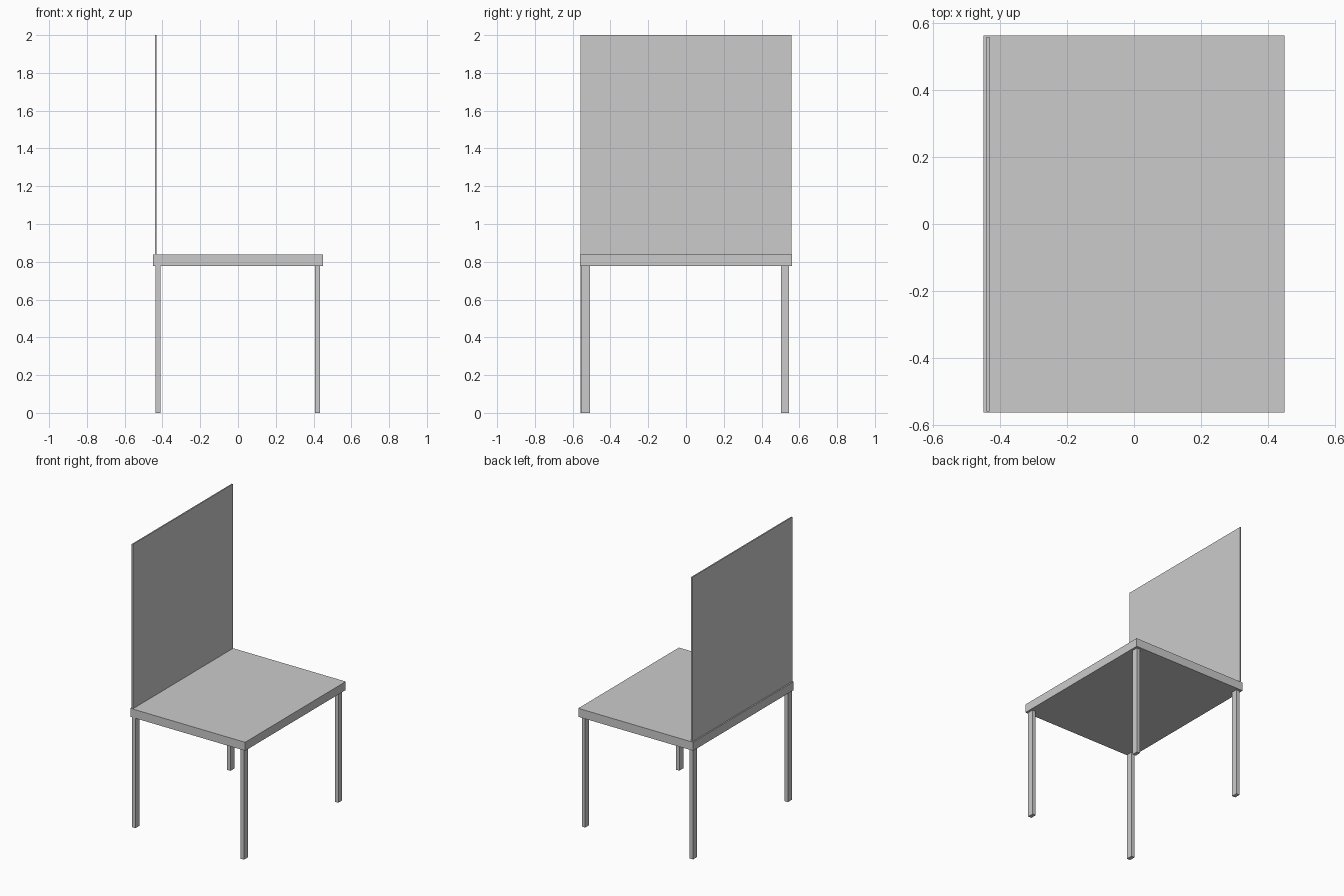
import bpy

if "Cube" in bpy.data.objects:
    bpy.data.objects.remove(bpy.data.objects["Cube"])


def box(name, x, y, z):
    """Box from (min, max) ranges on each axis."""
    bpy.ops.mesh.primitive_cube_add(size=1)
    ob = bpy.context.object
    ob.name = name
    ob.location = [(a + b) / 2 for a, b in (x, y, z)]
    ob.scale = [b - a for a, b in (x, y, z)]
    bpy.ops.object.transform_apply(location=False, rotation=False, scale=True)
    return ob


SEAT_BOTTOM, SEAT_TOP = 0.778, 0.838

# Seat slab
box("seat", (-0.449, 0.449), (-0.562, 0.562), (SEAT_BOTTOM, SEAT_TOP))

# Thin upright backrest panel
box("backrest", (-0.440, -0.431), (-0.559, 0.558), (SEAT_TOP, 2.0))

# Four slim legs, slightly irregular in placement
rear_x, front_x = (-0.436, -0.410), (0.407, 0.433)
legs = {
    "rear_leg_left": (rear_x, (-0.559, -0.515)),
    "rear_leg_right": (rear_x, (0.502, 0.545)),
    "front_leg_left": (front_x, (-0.552, -0.507)),
    "front_leg_right": (front_x, (0.502, 0.545)),
}
for name, (x, y) in legs.items():
    box(name, x, y, (0.0, SEAT_BOTTOM))
